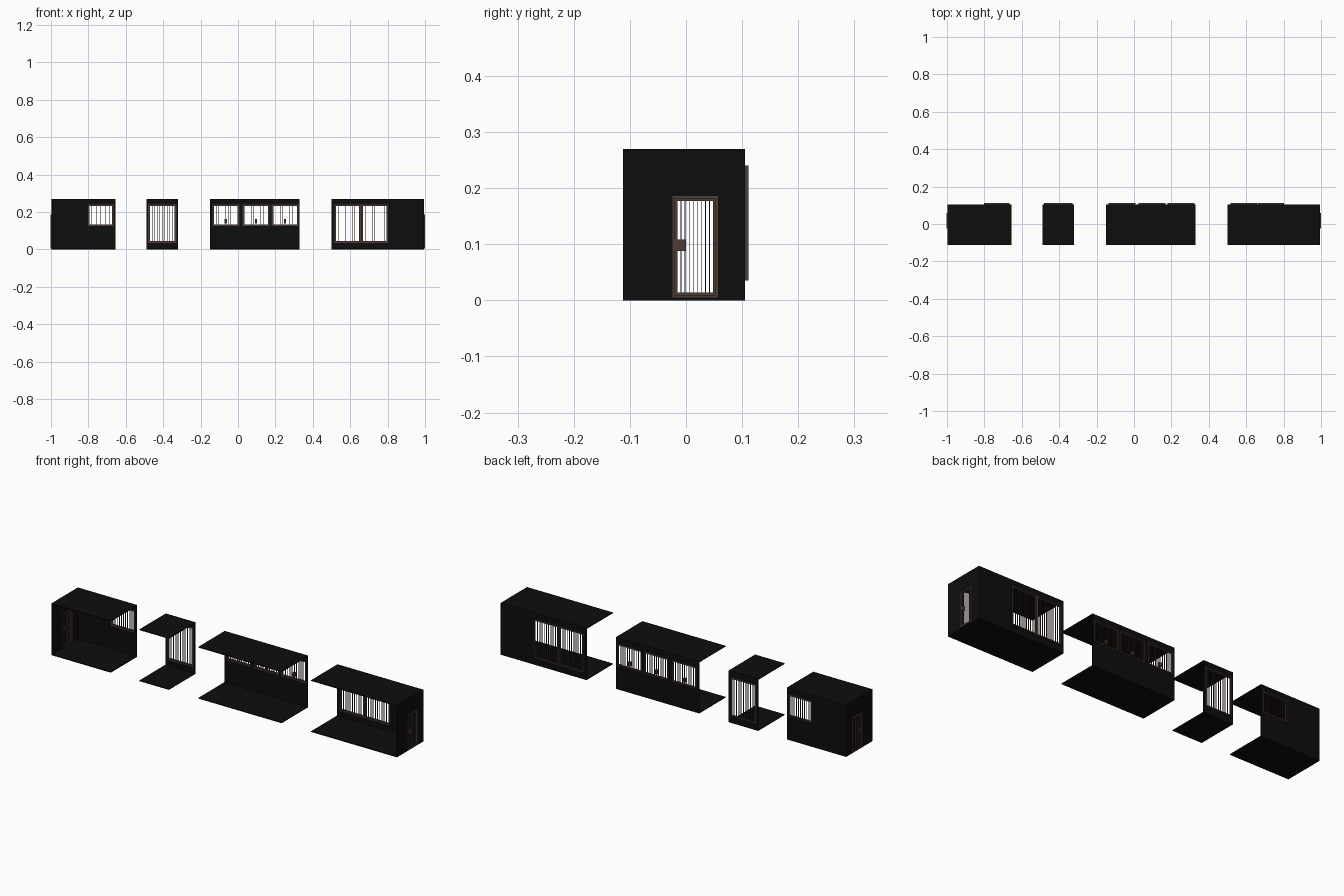
import bpy, bmesh

if "Cube" in bpy.data.objects:
    bpy.data.objects.remove(bpy.data.objects["Cube"])

def mat(name, c):
    m = bpy.data.materials.new(name)
    m.diffuse_color = (*c, 1)
    m.use_nodes = True
    m.node_tree.nodes["Principled BSDF"].inputs["Base Color"].default_value = m.diffuse_color
    return m

BLACK = mat("black shell", (0.004, 0.004, 0.004))
BROWN = mat("brown frame", (0.075, 0.045, 0.037))
DARK = mat("dark brown slat", (0.03, 0.019, 0.016))

Y0, Y1, H, T = -0.112, 0.105, 0.27, 0.004

def boxes(name, material, items):
    """One object made of boxes given as (x0, x1, y0, y1, z0, z1)."""
    bm = bmesh.new()
    for x0, x1, y0, y1, z0, z1 in items:
        r = bmesh.ops.create_cube(bm, size=1)
        for v in r["verts"]:
            v.co = ((x0 + x1) / 2 + v.co.x * (x1 - x0),
                    (y0 + y1) / 2 + v.co.y * (y1 - y0),
                    (z0 + z1) / 2 + v.co.z * (z1 - z0))
    me = bpy.data.meshes.new(name)
    bm.to_mesh(me)
    bm.free()
    me.materials.append(material)
    ob = bpy.data.objects.new(name, me)
    bpy.context.collection.objects.link(ob)
    return ob

def place(axis, u0, u1, w0, w1, z0, z1):
    """u runs along the wall, w through it."""
    if axis == "x":
        return (u0, u1, w0, w1, z0, z1)
    return (w0, w1, u0, u1, z0, z1)

def wall(name, axis, u0, u1, w0, w1, holes):
    """Wall built as strips around its openings."""
    out, cur = [], u0
    for a, b, z0, z1 in holes:
        out.append(place(axis, cur, a, w0, w1, 0, H))
        out.append(place(axis, a, b, w0, w1, 0, z0))
        out.append(place(axis, a, b, w0, w1, z1, H))
        cur = b
    out.append(place(axis, cur, u1, w0, w1, 0, H))
    boxes(name, BLACK, out)

def opening(name, axis, hole, w0, w1, n, depth, bar=0.008):
    """Frame, inner sash and thin vertical slats."""
    a, b, z0, z1 = hole
    def ring(a, b, z0, z1, f, p, q):
        return [place(axis, a, a + f, p, q, z0, z1),
                place(axis, b - f, b, p, q, z0, z1),
                place(axis, a + f, b - f, p, q, z0, z0 + f),
                place(axis, a + f, b - f, p, q, z1 - f, z1)]
    boxes(name + " frame", BROWN, ring(a, b, z0, z1, bar * 0.6, w0, w1))
    e, m = bar * 0.6, (w0 + w1) / 2
    boxes(name + " sash", BROWN,
          ring(a + e, b - e, z0 + e, z1 - e, bar * 0.5, m - 0.002, m + 0.002))
    a, b, z0, z1 = a + bar, b - bar, z0 + bar, z1 - bar
    step = (b - a) / n
    boxes(name + " slats", DARK,
          [place(axis, a + i * step - 0.0007, a + i * step + 0.0007,
                 m - depth / 2, m + depth / 2, z0, z1) for i in range(1, n)])

# four room modules: name, x range, back wall openings, end wall side
LOW, HIGH = (0.125, 0.24), (0.035, 0.24)
rooms = [
    ("left room", -0.997, -0.655, [(-0.802, -0.665, *LOW)], -1),
    ("narrow bay", -0.49, -0.32, [(-0.48, -0.33, *HIGH)], 0),
    ("middle room", -0.15, 0.33,
     [(-0.137, 0.007, *LOW), (0.025, 0.168, *LOW), (0.18, 0.323, *LOW)], 0),
    ("right room", 0.50, 0.995, [(0.515, 0.657, *HIGH), (0.659, 0.803, *HIGH)], 1),
]
DOOR = (-0.025, 0.058, 0.004, 0.187)

for name, x0, x1, holes, end in rooms:
    boxes(name + " floor", BLACK, [(x0, x1, Y0, Y1, 0, T)])
    boxes(name + " ceiling", BLACK, [(x0, x1, Y0, Y1, H - T, H)])
    wall(name + " back wall", "x", x0, x1, Y1 - T, Y1, holes)
    for i, h in enumerate(holes):
        opening(f"{name} window {i + 1}", "x", h, Y1 - 0.006, Y1 + 0.006, 10, 0.006)
        if name == "middle room":  # window latch
            c = (h[0] + h[1]) / 2
            boxes(f"{name} latch {i + 1}", BROWN,
                  [(c - 0.006, c + 0.006, Y1 - 0.006, Y1 + 0.004, 0.14, 0.162)])
    if end:
        w = (x0, x0 + T) if end < 0 else (x1 - T, x1)
        wall(name + " end wall", "y", Y0, Y1, *w, [DOOR])
        c = x0 if end < 0 else x1
        opening(name + " door", "y", DOOR, c - 0.005, c + 0.005, 9, 0.004, 0.009)
        # lock plate and handle
        boxes(name + " door lock", BROWN,
              [(c - 0.004, c + 0.004, -0.022, 0.0, 0.088, 0.108),
               (c - 0.005, c + 0.005, -0.014, -0.004, 0.094, 0.1)])
